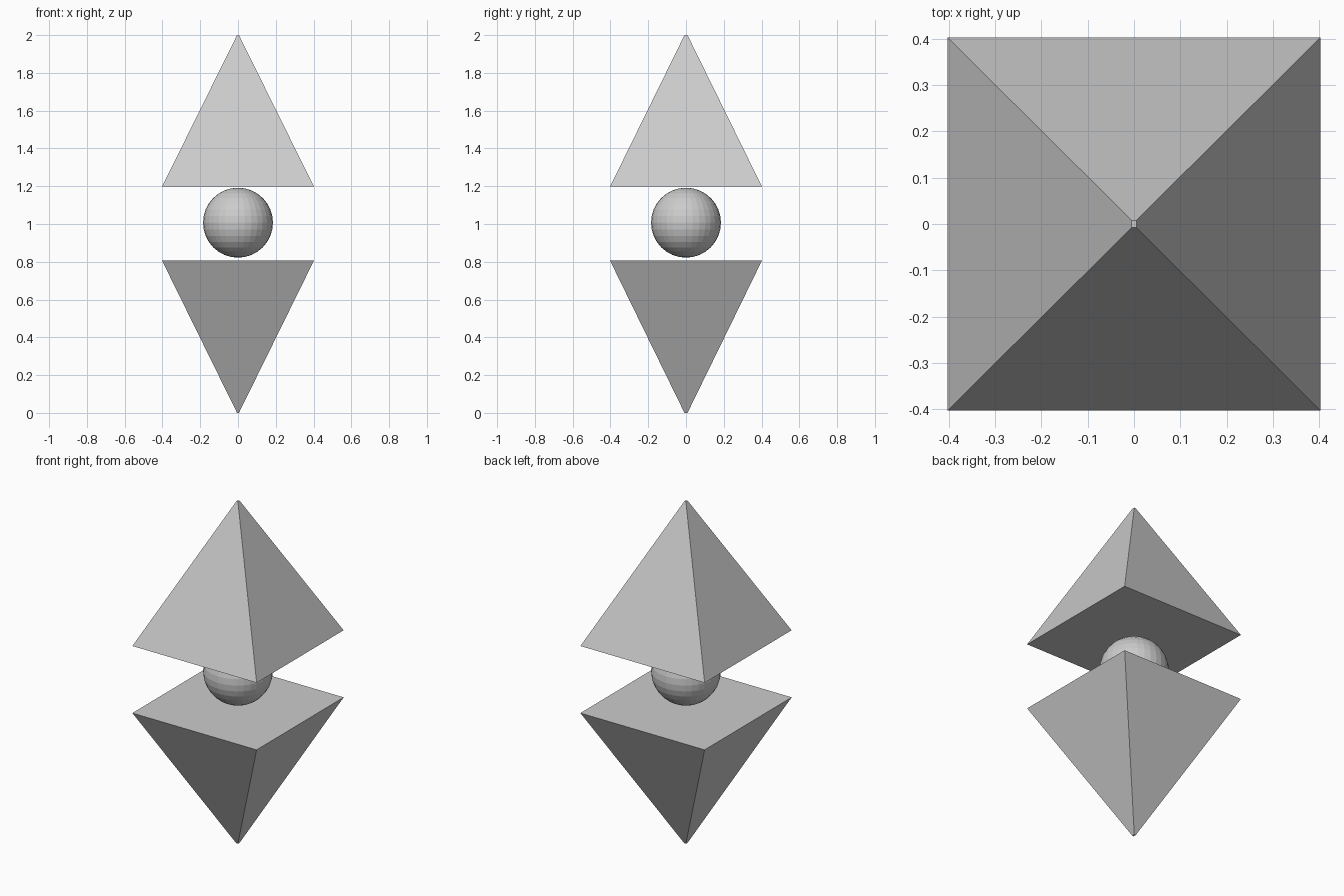
import bpy
import bmesh

if "Cube" in bpy.data.objects:
    bpy.data.objects.remove(bpy.data.objects["Cube"])

HALF = 0.402        # half width of the square bases
TIP = (0.005, 0.008)  # half size of the tiny blunt tips


def pyramid(name, z_base, z_tip):
    """Closed square pyramid with a tiny blunt tip, pointing up or down."""
    bm = bmesh.new()
    signs = [(-1, -1), (1, -1), (1, 1), (-1, 1)]
    base = [bm.verts.new((sx * HALF, sy * HALF, z_base)) for sx, sy in signs]
    tip = [bm.verts.new((sx * TIP[0], sy * TIP[1], z_tip)) for sx, sy in signs]
    bm.faces.new(base)
    bm.faces.new(tip)
    for i in range(4):
        j = (i + 1) % 4
        bm.faces.new((base[i], base[j], tip[j], tip[i]))
    bmesh.ops.recalc_face_normals(bm, faces=bm.faces)
    mesh = bpy.data.meshes.new(name)
    bm.to_mesh(mesh)
    bm.free()
    obj = bpy.data.objects.new(name, mesh)
    bpy.context.collection.objects.link(obj)
    return obj


# Two pyramids with bases facing each other
pyramid("upper_pyramid", 1.198, 2.0)
pyramid("lower_pyramid", 0.806, 0.0)

# Faceted ball floating between them
bpy.ops.mesh.primitive_uv_sphere_add(segments=32, ring_count=16, radius=0.185,
                                     location=(0, 0, 1.007))
bpy.context.object.name = "centre_ball"
